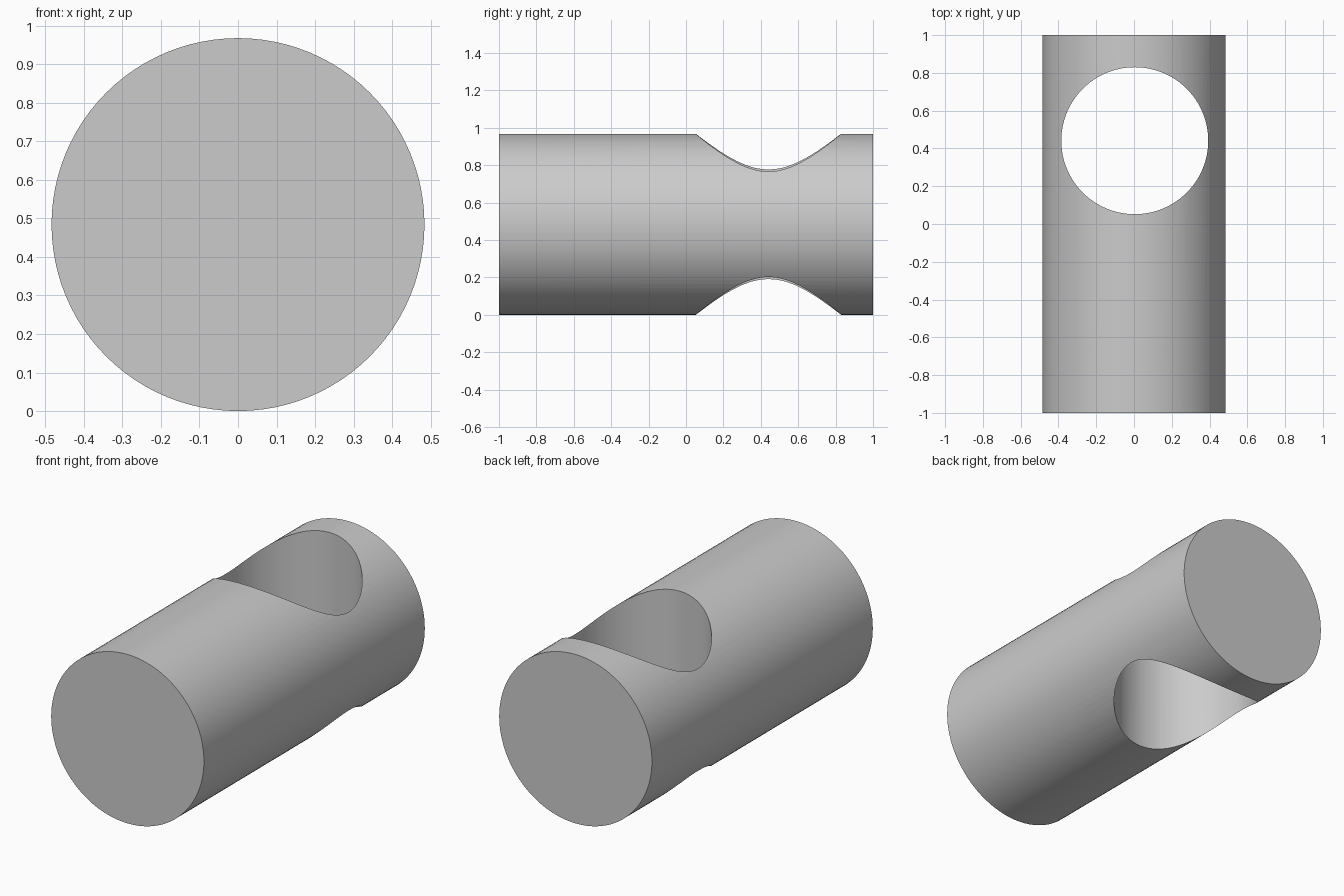
import bpy
import math

cube = bpy.data.objects.get("Cube")
if cube:
    bpy.data.objects.remove(cube, do_unlink=True)

RADIUS = 0.484

grey = bpy.data.materials.new("light grey")
grey.use_nodes = True
colour = (0.6, 0.6, 0.6, 1)
grey.diffuse_color = colour
grey.node_tree.nodes["Principled BSDF"].inputs["Base Color"].default_value = colour


def cylinder(name, radius, depth, location, rotation=(0, 0, 0)):
    bpy.ops.mesh.primitive_cylinder_add(
        vertices=96, radius=radius, depth=depth, location=location, rotation=rotation)
    obj = bpy.context.object
    obj.name = name
    obj.data.materials.append(grey)
    return obj


# Vertical cutter for the cross hole
cutter = cylinder("hole_cutter", 0.389, 2, (0.004, 0.441, RADIUS))

# Round bar lying along y
bar = cylinder("drilled_bar", RADIUS, 2, (0, 0, RADIUS), (math.pi / 2, 0, 0))
bore = bar.modifiers.new("cross_hole", "BOOLEAN")
bore.operation = "DIFFERENCE"
bore.solver = "EXACT"
bore.object = cutter
bpy.ops.object.modifier_apply(modifier=bore.name)
bpy.data.objects.remove(cutter, do_unlink=True)

# Smooth curved walls, crisp rims
bpy.ops.object.shade_smooth_by_angle(angle=math.radians(20))
